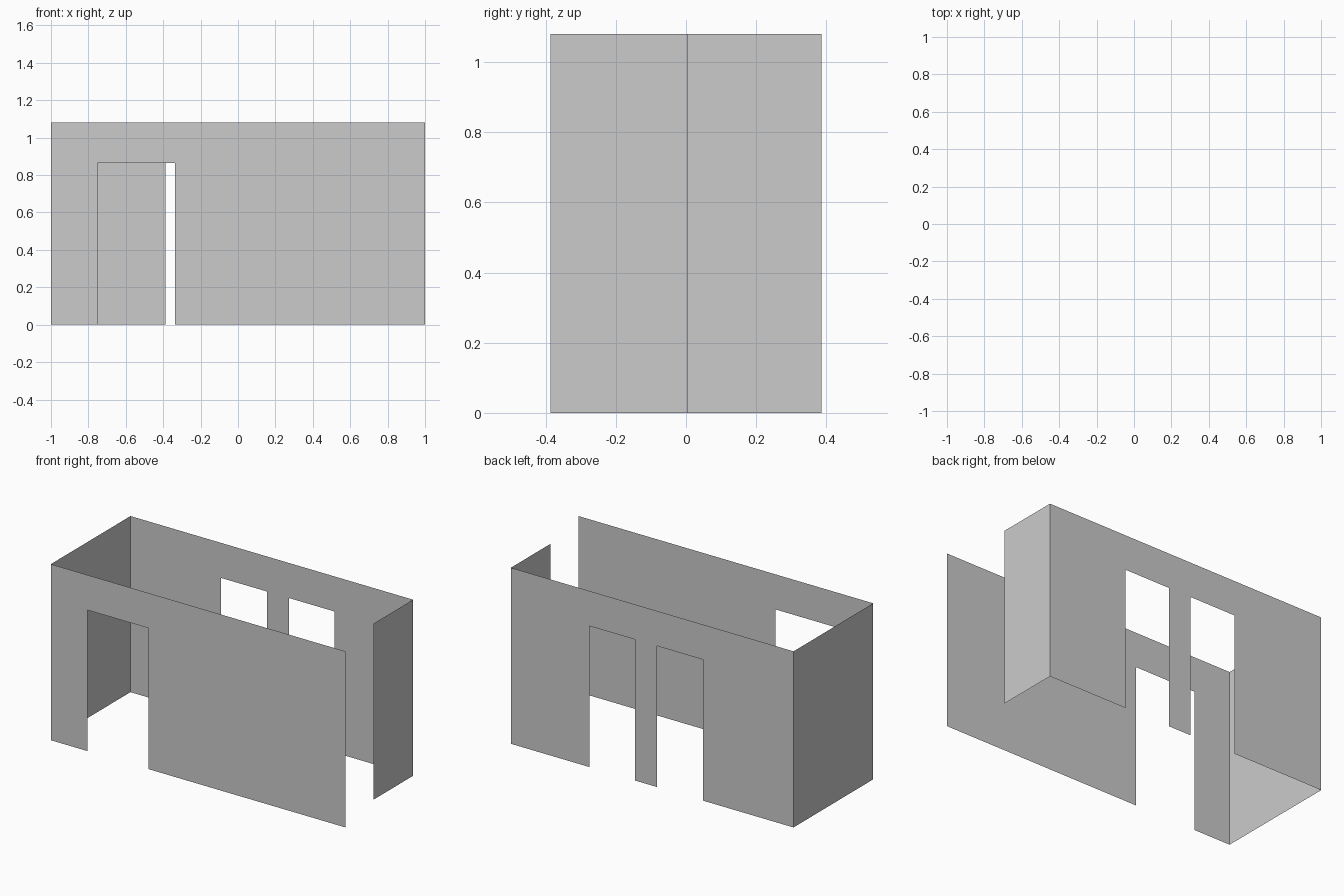
import bpy
from mathutils import Vector

if "Cube" in bpy.data.objects:
    bpy.data.objects.remove(bpy.data.objects["Cube"])

H, DOOR_H, Y = 1.08, 0.865, 0.386


def wall(name, start, end, doors=()):
    """Paper-thin wall from start to end (xy); doors are (from, to) distances along it."""
    a, b = Vector((*start, 0)), Vector((*end, 0))
    length = (b - a).length
    way = (b - a).normalized()
    outline = [(0, H), (0, 0)]
    for d0, d1 in doors:
        outline += [(d0, 0), (d0, DOOR_H), (d1, DOOR_H), (d1, 0)]
    outline += [(length, 0), (length, H)]
    mesh = bpy.data.meshes.new(name)
    mesh.from_pydata([a + way * d + Vector((0, 0, z)) for d, z in outline],
                     [], [range(len(outline))])
    obj = bpy.data.objects.new(name, mesh)
    bpy.context.collection.objects.link(obj)
    return obj


XR = 0.918  # right wall sits slightly inside the front wall's end

# long front wall with one wide doorway
wall("front_wall", (-1, -Y), (1, -Y), [(0.25, 0.663)])

# back wall with two doorways (run from right to left so it faces outward)
wall("back_wall", (XR, Y), (-1, Y),
     [(XR - x1, XR - x0) for x0, x1 in ((0.075, 0.385), (-0.387, -0.075))])

# full left wall and half-depth right wall
wall("left_wall", (-1, Y), (-1, -Y))
wall("right_half_wall", (XR, 0.003), (XR, Y))
